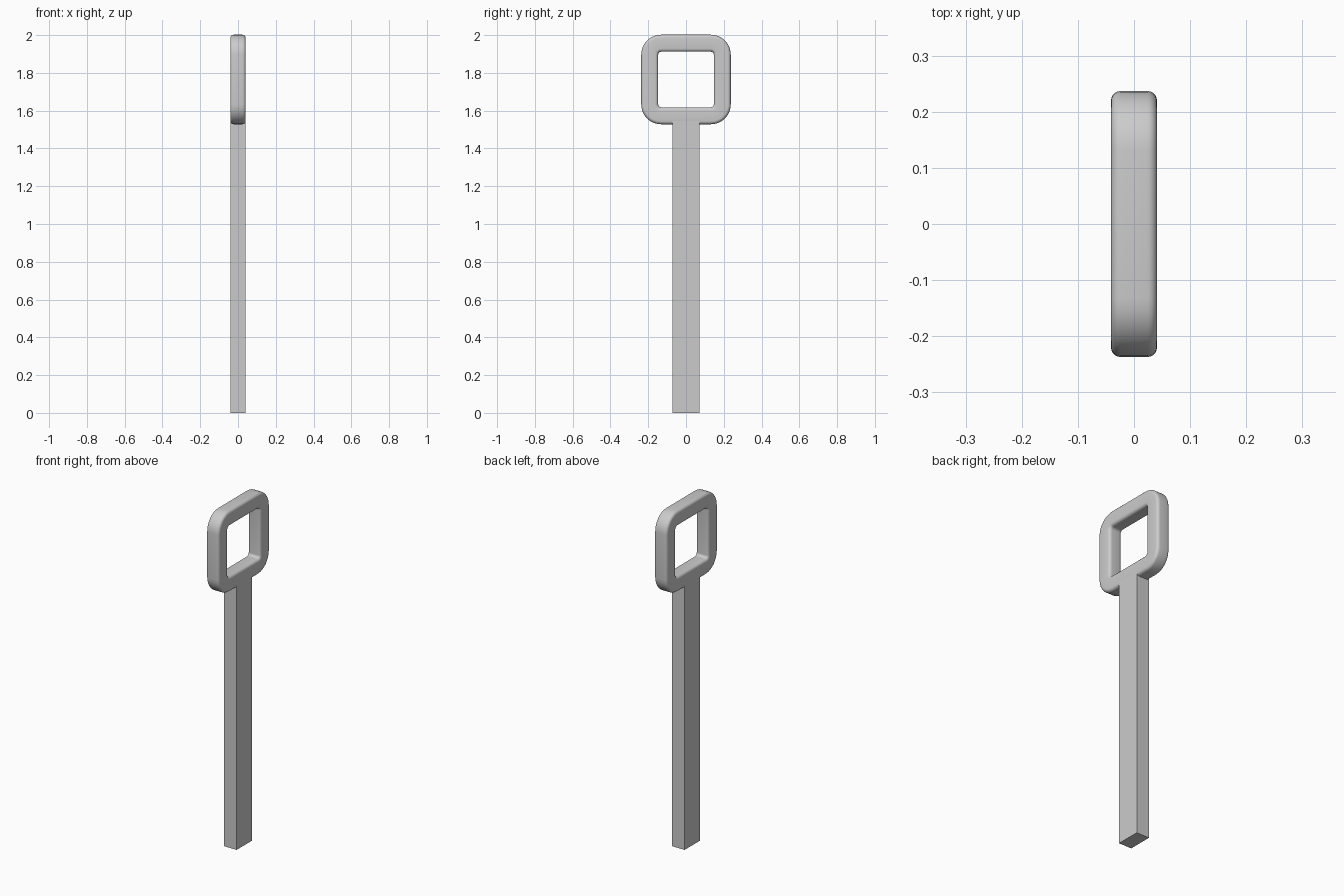
import bpy, bmesh, math

cube = bpy.data.objects.get("Cube")
if cube:
    bpy.data.objects.remove(cube, do_unlink=True)

HALF_X = 0.041                     # half thickness of the whole piece
RING_Z = 1.765                     # height of the ring centre
SHAFT_HALF_Y = 0.071

grey = bpy.data.materials.new("plain grey")
grey.use_nodes = True
colour = (0.6, 0.6, 0.6, 1)
grey.diffuse_color = colour
grey.node_tree.nodes["Principled BSDF"].inputs["Base Color"].default_value = colour


def rounded_rect(half_w, half_h, radius, steps):
    """Outline of a rounded rectangle, counter-clockwise."""
    points = []
    for corner, (sx, sy) in enumerate([(1, 1), (-1, 1), (-1, -1), (1, -1)]):
        for i in range(steps + 1):
            a = math.pi / 2 * (corner + i / steps)
            points.append((sx * (half_w - radius) + radius * math.cos(a),
                           sy * (half_h - radius) + radius * math.sin(a)))
    return points


def add_object(name, bm):
    bmesh.ops.recalc_face_normals(bm, faces=bm.faces)
    mesh = bpy.data.meshes.new(name)
    bm.to_mesh(mesh)
    bm.free()
    mesh.materials.append(grey)
    obj = bpy.data.objects.new(name, mesh)
    bpy.context.collection.objects.link(obj)
    return obj


# Ring handle: a soft-edged section swept between two rounded squares
inner = rounded_rect(0.147, 0.147, 0.016, 8)
outer = rounded_rect(0.237, 0.237, 0.105, 8)
band = 0.09
section = rounded_rect(band / 2, HALF_X, 0.017, 5)

bm = bmesh.new()
loops = []
for (iy, iz), (oy, oz) in zip(inner, outer):
    loop = []
    for d, x in section:
        t = d / band + 0.5
        loop.append(bm.verts.new((x, iy + (oy - iy) * t, RING_Z + iz + (oz - iz) * t)))
    loops.append(loop)
for k, loop in enumerate(loops):
    following = loops[(k + 1) % len(loops)]
    for j in range(len(loop)):
        n = (j + 1) % len(loop)
        bm.faces.new((loop[j], loop[n], following[n], following[j]))
ring = add_object("ring_handle", bm)

# Shaft: a straight flat bar that ends inside the lower side of the ring
top = RING_Z - 0.19
bm = bmesh.new()
bmesh.ops.create_cube(bm, size=1)
for v in bm.verts:
    v.co = (v.co.x * 2 * HALF_X, v.co.y * 2 * SHAFT_HALF_Y, (v.co.z + 0.5) * top)
shaft = add_object("shaft", bm)

# Smooth the rounded ring, keep the bar edges crisp
bpy.ops.object.select_all(action="DESELECT")
for obj in (ring, shaft):
    obj.select_set(True)
bpy.context.view_layer.objects.active = ring
bpy.ops.object.shade_smooth_by_angle(angle=math.radians(35))
